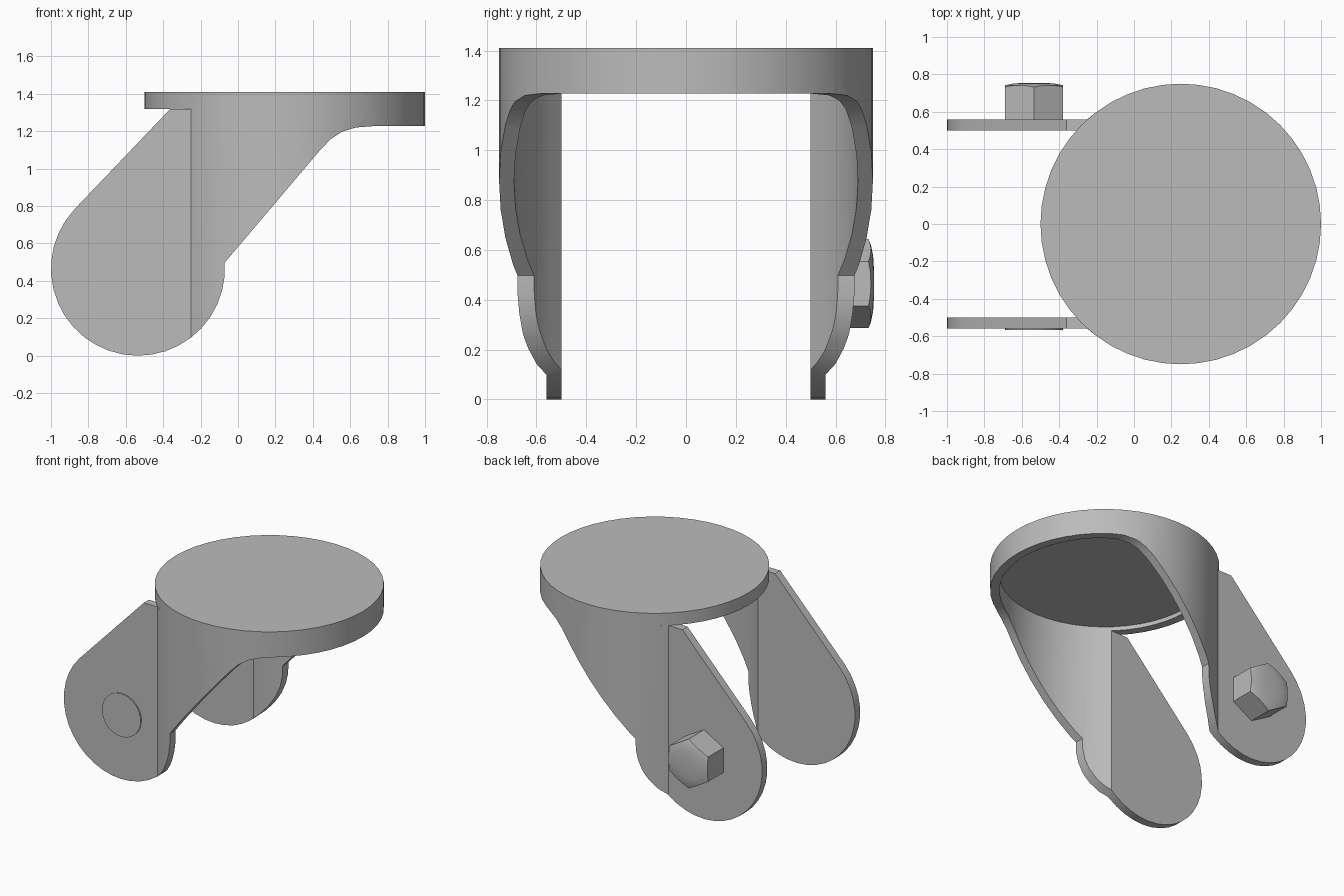
import bpy, bmesh, math
from mathutils import Matrix

if "Cube" in bpy.data.objects:
    bpy.data.objects.remove(bpy.data.objects["Cube"])

steel = bpy.data.materials.new("grey steel")
steel.use_nodes = True
GREY = (0.5, 0.5, 0.5, 1)
steel.diffuse_color = GREY
steel.node_tree.nodes["Principled BSDF"].inputs["Base Color"].default_value = GREY


def finish(name, bm):
    bmesh.ops.remove_doubles(bm, verts=bm.verts, dist=1e-5)
    bmesh.ops.recalc_face_normals(bm, faces=bm.faces)
    mesh = bpy.data.meshes.new(name)
    bm.to_mesh(mesh)
    bm.free()
    mesh.materials.append(steel)
    obj = bpy.data.objects.new(name, mesh)
    bpy.context.scene.collection.objects.link(obj)
    return obj


def prism(name, points, offset):
    """Extrude a closed outline of 3D points along an offset."""
    bm = bmesh.new()
    face = bm.faces.new([bm.verts.new(p) for p in points])
    grown = bmesh.ops.extrude_face_region(bm, geom=[face], use_keep_orig=True)
    moved = [v for v in grown["geom"] if isinstance(v, bmesh.types.BMVert)]
    bmesh.ops.translate(bm, verts=moved, vec=offset)
    return finish(name, bm)


def lathe(name, profile, segments, matrix, phase=0):
    """Spin (radius, height) points around z, then place the result."""
    bm = bmesh.new()
    rings = []
    for r, h in profile:
        if r == 0:
            rings.append([bm.verts.new((0, 0, h))] * segments)
            continue
        angles = [phase + math.tau * i / segments for i in range(segments)]
        rings.append([bm.verts.new((r * math.cos(a), r * math.sin(a), h)) for a in angles])
    for low, high in zip(rings, rings[1:]):
        for i in range(segments):
            j = (i + 1) % segments
            corners = list(dict.fromkeys((low[i], low[j], high[j], high[i])))
            bm.faces.new(corners)
    bm.transform(matrix)
    return finish(name, bm)


def intersect(obj, cutter):
    mod = obj.modifiers.new("trim", "BOOLEAN")
    mod.operation, mod.solver, mod.object = "INTERSECT", "EXACT", cutter
    bpy.context.view_layer.objects.active = obj
    bpy.ops.object.modifier_apply(modifier=mod.name)
    bpy.data.objects.remove(cutter)


def smooth(obj):
    bpy.ops.object.select_all(action="DESELECT")
    obj.select_set(True)
    bpy.context.view_layer.objects.active = obj
    bpy.ops.object.shade_smooth_by_angle(angle=math.radians(30))


CX, R_OUT, R_IN = 0.25, 0.75, 0.69
TOP, RIM, CAP = 1.41, 1.32, 1.35
PIVOT_X, PIVOT_Z, EYE = -0.535, 0.465, 0.465
PLATE_IN = 0.5
STEP = 7.5

# round top cap with a shallow recess underneath
cap = lathe("top_cap", [(0, TOP), (R_OUT, TOP), (R_OUT, RIM), (R_IN, RIM), (R_IN, CAP), (0, CAP)],
            48, Matrix.Translation((CX, 0, 0)))


# fork: U-shaped wall in plan, trimmed by its side outline
def arc(radius, end):
    inner = [STEP * k for k in range(-17, 18)]
    return [(CX + radius * math.cos(math.radians(a)), radius * math.sin(math.radians(a)))
            for a in [-end] + inner + [end]]


outer = arc(R_OUT, math.degrees(math.acos(-0.5 / R_OUT)))
inner = arc(R_IN, 180 - math.degrees(math.asin(PLATE_IN / R_IN)))
plate_out = outer[-1][1]
plan = ([(-1.1, -plate_out)] + outer + [(-1.1, plate_out), (-1.1, PLATE_IN)]
        + inner[::-1] + [(-1.1, -PLATE_IN)])
fork = prism("fork_wall", [(x, y, -0.1) for x, y in plan], (0, 0, RIM + 0.1))

side = []
for k in range(25):
    a = math.radians(137 + (364 - 137) * k / 24)
    side.append((PIVOT_X + EYE * math.cos(a), PIVOT_Z + EYE * math.sin(a)))
side += [(0.44, 1.10), (0.495, 1.157), (0.555, 1.197), (0.63, 1.22), (0.72, 1.227),
         (1.2, 1.227), (1.2, 1.5), (-0.19, 1.5)]
outline = prism("side_outline", [(x, -1, z) for x, z in side], (0, 2, 0))
intersect(fork, outline)

# axle nut: hexagon with a domed end, on the back plate
to_back = Matrix.Translation((PIVOT_X, 0, PIVOT_Z)) @ Matrix.Rotation(-math.pi / 2, 4, "X")
hex_radius = 0.155 / math.cos(math.pi / 6)
nut = lathe("axle_nut", [(0, 0.55), (hex_radius, 0.55), (hex_radius, 0.8), (0, 0.8)],
            6, to_back, math.pi / 2)
dome = lathe("nut_dome", [(0, 0.5), (0.25, 0.5), (0.25, 0.69), (0.19, 0.728), (0.155, 0.742),
                          (0.11, 0.751), (0.06, 0.754), (0, 0.755)], 32, to_back)
intersect(nut, dome)

# flat axle head on the front plate
head = lathe("axle_head", [(0, -0.55), (0.155, -0.55), (0.155, -0.567), (0, -0.567)], 32, to_back)

for part in (cap, fork, nut, head):
    smooth(part)
